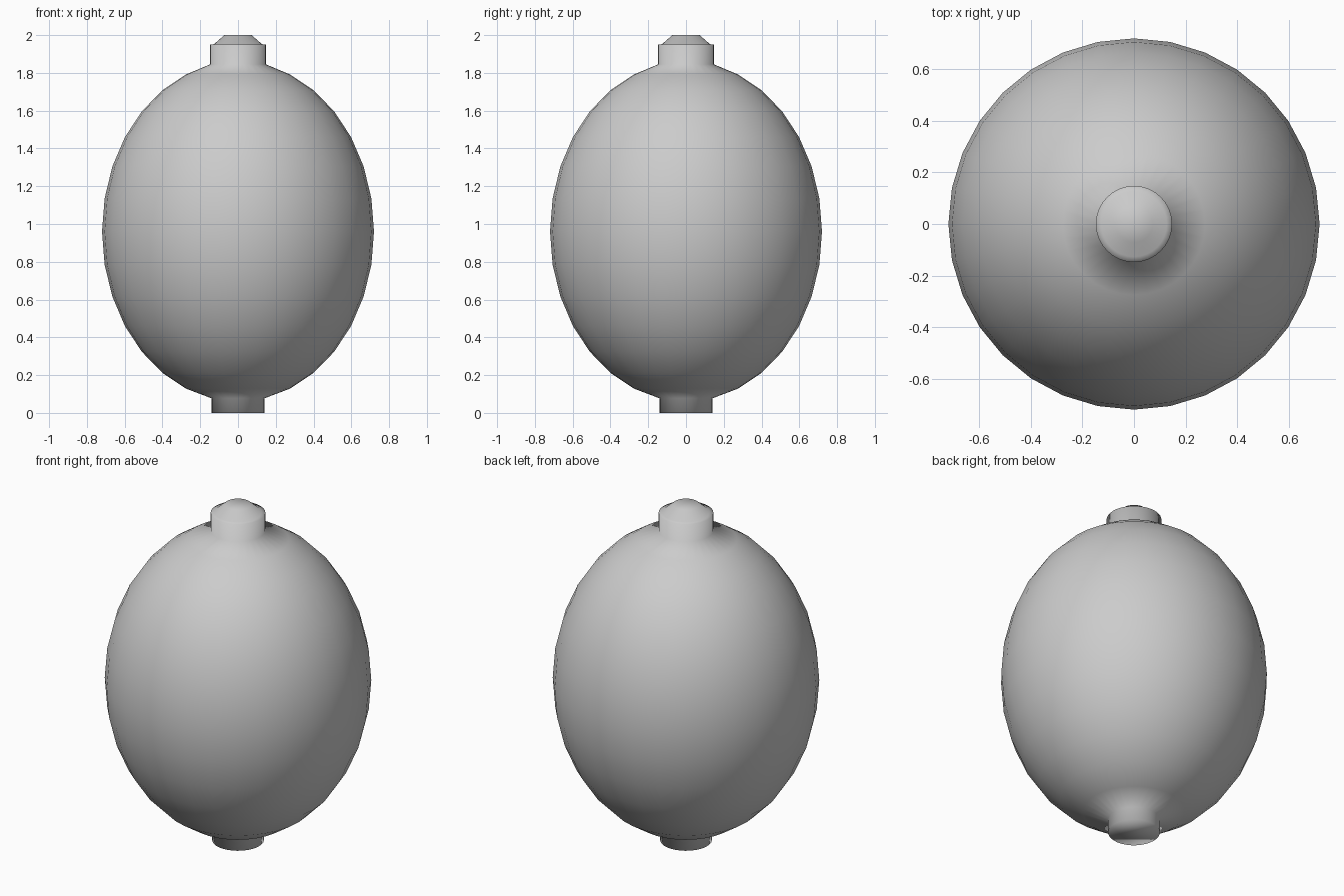
import bpy, bmesh
from math import sin, cos, pi, radians

if "Cube" in bpy.data.objects:
    bpy.data.objects.remove(bpy.data.objects["Cube"])

SEG = 32           # sides around the axis
RAD, HALF, MID = 0.72, 0.9, 0.96

# Profile from bottom to top: foot, egg-shaped body, neck with bevelled cap
profile = [(0.14, 0.0)]
for i in range(-7, 8):
    a = i * pi / 16
    profile.append((RAD * cos(a), MID + HALF * sin(a)))
profile[-1] = (0.148, 1.845)
profile += [(0.148, 1.95), (0.127, 1.952), (0.072, 2.0)]

# Lathe the profile
bm = bmesh.new()
rings = [[bm.verts.new((r * cos(2 * pi * k / SEG), r * sin(2 * pi * k / SEG), z))
          for k in range(SEG)] for r, z in profile]
for lo, hi in zip(rings, rings[1:]):
    for k in range(SEG):
        n = (k + 1) % SEG
        bm.faces.new((lo[k], lo[n], hi[n], hi[k]))

# Flat end caps
bm.faces.new(rings[0][::-1])
bm.faces.new(rings[-1])
for f in bm.faces:
    f.smooth = True

mesh = bpy.data.meshes.new("egg_body")
bm.to_mesh(mesh)
bm.free()
obj = bpy.data.objects.new("egg_body", mesh)
bpy.context.collection.objects.link(obj)
